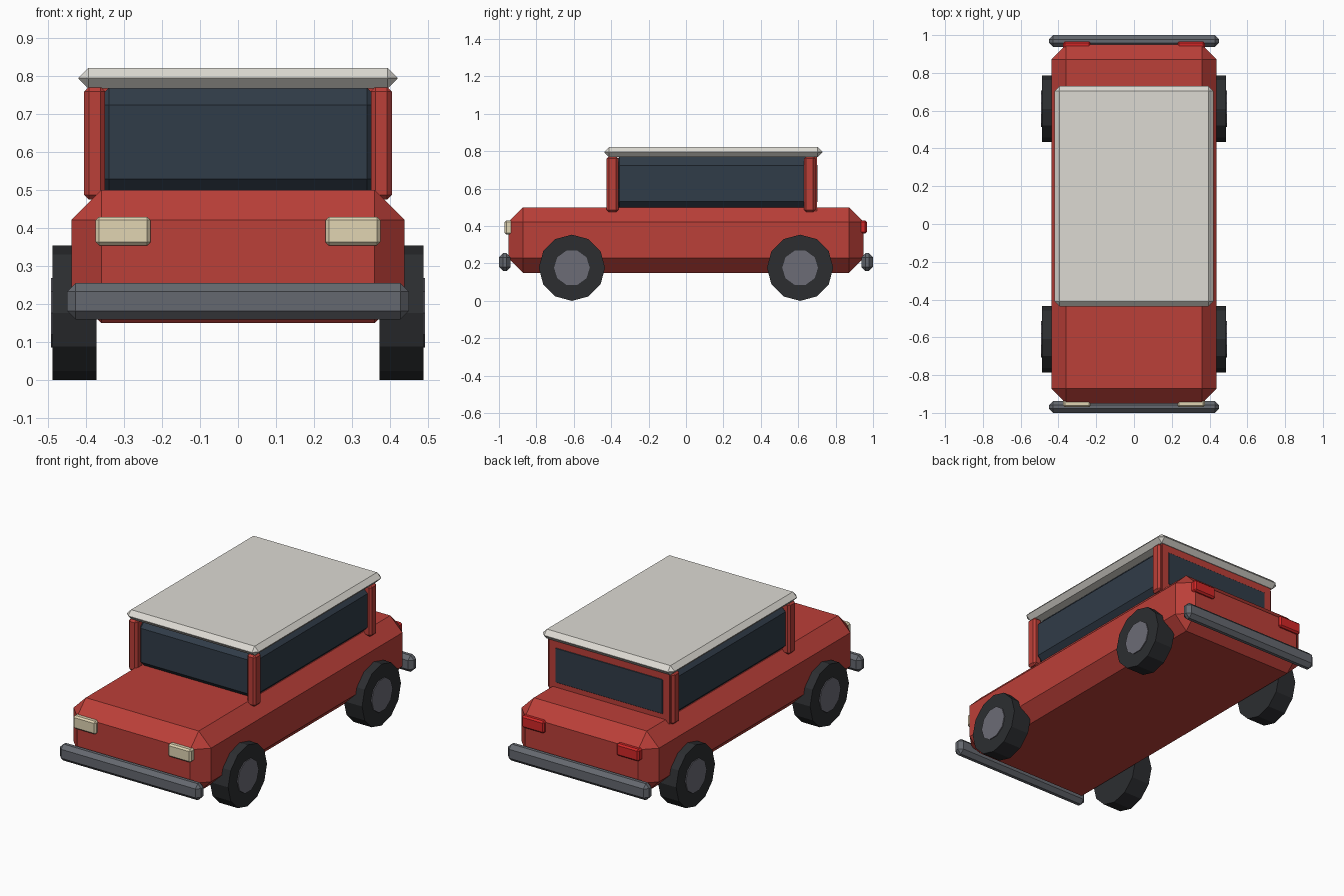
import bpy, bmesh, math
from mathutils import Matrix

if "Cube" in bpy.data.objects:
    bpy.data.objects.remove(bpy.data.objects["Cube"])


def mat(name, r, g, b):
    m = bpy.data.materials.new(name)
    m.diffuse_color = (r, g, b, 1)
    m.use_nodes = True
    m.node_tree.nodes["Principled BSDF"].inputs["Base Color"].default_value = m.diffuse_color
    return m


RED = mat("red paint", 0.50, 0.05, 0.04)
CREAM = mat("cream roof", 0.72, 0.70, 0.65)
GLASS = mat("dark glass", 0.03, 0.045, 0.065)
METAL = mat("bumper grey", 0.13, 0.14, 0.16)
RUBBER = mat("rubber", 0.025, 0.027, 0.03)
HUB = mat("hub grey", 0.15, 0.15, 0.18)
LAMP = mat("headlight", 0.75, 0.66, 0.45)
TAIL = mat("tail light", 0.65, 0.02, 0.02)


def finish(name, bm, material):
    me = bpy.data.meshes.new(name)
    bm.to_mesh(me)
    bm.free()
    me.materials.append(material)
    ob = bpy.data.objects.new(name, me)
    bpy.context.collection.objects.link(ob)
    return ob


def box(name, xs, ys, zs, bevel, material):
    """Box between the given ranges, every edge chamfered flat."""
    bm = bmesh.new()
    bmesh.ops.create_cube(bm, size=1)
    for v in bm.verts:
        v.co = [(a + b) / 2 + c * (b - a) for c, (a, b) in zip(v.co, (xs, ys, zs))]
    if bevel:
        bmesh.ops.bevel(bm, geom=bm.edges[:], offset=bevel, segments=1,
                        affect='EDGES', offset_type='OFFSET')
    return finish(name, bm, material)


def disc(name, x0, x1, y, z, radius, sides, material):
    """Cylinder along x with a vertex pointing up."""
    bm = bmesh.new()
    bmesh.ops.create_cone(bm, cap_ends=True, segments=sides, radius1=radius,
                          radius2=radius, depth=abs(x1 - x0))
    bm.transform(Matrix.Translation(((x0 + x1) / 2, y, z)) @ Matrix.Rotation(math.pi / 2, 4, 'Y'))
    return finish(name, bm, material)


def span(s, a, b):
    return tuple(sorted((s * a, s * b)))


# Body, glasshouse, rear wall and roof
box("body", (-0.438, 0.438), (-0.95, 0.95), (0.15, 0.50), 0.078, RED)
box("cabin_glass", (-0.385, 0.385), (-0.40, 0.702), (0.485, 0.77), 0.045, GLASS)
box("rear_wall", (-0.385, 0.385), (0.64, 0.70), (0.48, 0.77), 0, RED)
box("roof", (-0.42, 0.42), (-0.437, 0.73), (0.768, 0.822), 0.026, CREAM)

# Bumpers
for end, s in (("front", -1), ("rear", 1)):
    box(end + "_bumper", (-0.45, 0.45), span(s, 0.937, 1.0), (0.16, 0.255), 0.022, METAL)

for side, s in (("left", -1), ("right", 1)):
    # Roof pillars
    box(side + "_front_pillar", span(s, 0.35, 0.405), (-0.425, -0.362), (0.475, 0.772), 0.012, RED)
    box(side + "_rear_pillar", span(s, 0.35, 0.405), (0.63, 0.692), (0.475, 0.772), 0.012, RED)
    # Lights
    box(side + "_headlight", span(s, 0.23, 0.375), (-0.97, -0.92), (0.355, 0.43), 0.009, LAMP)
    box(side + "_tail_light", span(s, 0.23, 0.375), (0.92, 0.967), (0.36, 0.43), 0.009, TAIL)
    # Wheels
    for end, y in (("front", -0.61), ("rear", 0.61)):
        disc(f"{side}_{end}_tyre", s * 0.372, s * 0.488, y, 0.177, 0.177, 12, RUBBER)
        disc(f"{side}_{end}_hub", s * 0.40, s * 0.493, y, 0.177, 0.096, 10, HUB)
